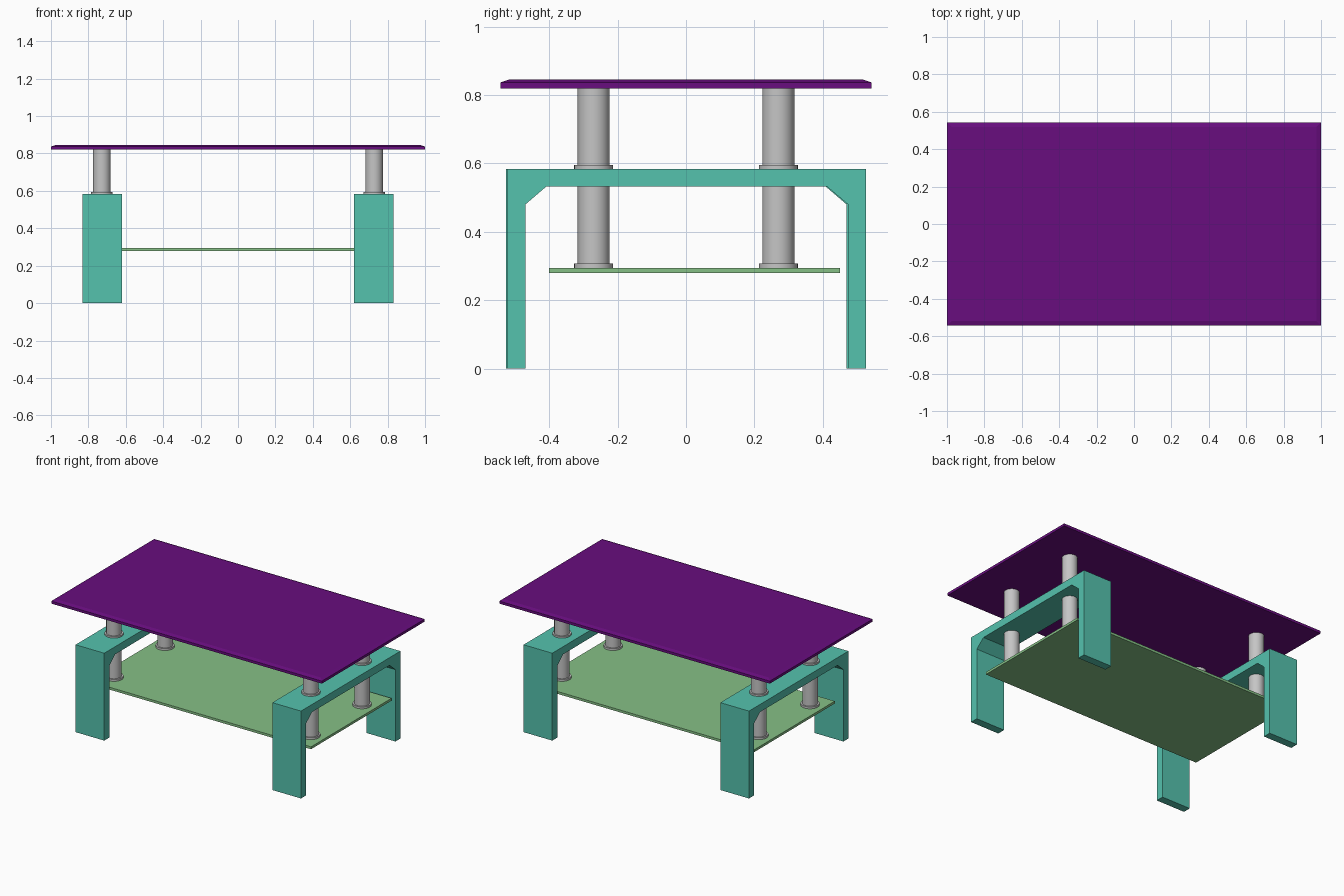
import bpy
import bmesh
import math

cube = bpy.data.objects.get("Cube")
if cube:
    bpy.data.objects.remove(cube, do_unlink=True)


def material(name, rgb):
    mat = bpy.data.materials.new(name)
    mat.use_nodes = True
    color = (*rgb, 1)
    mat.diffuse_color = color
    mat.node_tree.nodes["Principled BSDF"].inputs["Base Color"].default_value = color
    return mat


purple = material("purple", (0.138, 0.004, 0.21))
teal = material("teal", (0.09, 0.54, 0.42))
green = material("soft green", (0.24, 0.53, 0.24))
gray = material("light gray", (0.56, 0.56, 0.56))


def finish(name, bm, mat):
    bmesh.ops.recalc_face_normals(bm, faces=bm.faces)
    mesh = bpy.data.meshes.new(name)
    bm.to_mesh(mesh)
    bm.free()
    mesh.materials.append(mat)
    obj = bpy.data.objects.new(name, mesh)
    bpy.context.collection.objects.link(obj)
    return obj


def slab(name, x, y0, y1, z0, z1, mat, rim=None, inset=0.0):
    """Flat board; rim is the height where an optional sloped edge begins."""
    bm = bmesh.new()
    bmesh.ops.create_cube(bm, size=1)
    for v in bm.verts:
        v.co.x *= 2 * x
        v.co.y = y0 if v.co.y < 0 else y1
        v.co.z = z0 if v.co.z < 0 else (rim or z1)
    if rim:
        top = max(bm.faces, key=lambda f: f.calc_center_median().z)
        grown = bmesh.ops.extrude_discrete_faces(bm, faces=[top])["faces"][0]
        for v in grown.verts:
            v.co.z = z1
            v.co.x -= math.copysign(inset, v.co.x)
            v.co.y -= math.copysign(inset, v.co.y)
    return finish(name, bm, mat)


# Tabletop with sloped rim, and lower shelf
slab("tabletop", 1.0, -0.543, 0.543, 0.82, 0.845, purple, rim=0.837, inset=0.025)
slab("lower_shelf", 0.82, -0.40, 0.45, 0.279, 0.295, green)

# Leg frames: arch outline swept across the width
half = [(0.525, 0.0), (0.525, 0.584), (-0.525, 0.584), (-0.525, 0.0)]
inner = [(-0.472, 0.0), (-0.472, 0.48), (-0.41, 0.533),
         (0.41, 0.533), (0.472, 0.48), (0.472, 0.0)]
for side, label in ((1, "left"), (-1, "right")):
    bm = bmesh.new()
    face = bm.faces.new([bm.verts.new((side * 0.62, y + side * 0.002, z))
                         for y, z in half + inner])
    swept = bmesh.ops.extrude_face_region(bm, geom=[face])["geom"]
    moved = [g for g in swept if isinstance(g, bmesh.types.BMVert)]
    bmesh.ops.translate(bm, verts=moved, vec=(side * 0.212, 0, 0))
    finish(label + "_leg_frame", bm, teal)


def cylinder(name, x, y, z0, z1, radius):
    bpy.ops.mesh.primitive_cylinder_add(vertices=32, radius=radius, depth=z1 - z0,
                                        location=(x, y, (z0 + z1) / 2))
    obj = bpy.context.object
    obj.name = name
    obj.data.materials.append(gray)
    bpy.ops.object.shade_smooth_by_angle(angle=math.radians(35))


# Support posts with collars on the shelf and on the frames
for x, side in ((0.728, "left"), (-0.728, "right")):
    for y, end in ((-0.27, "front"), (0.27, "back")):
        name = side + "_" + end
        cylinder(name + "_lower_post", x, y, 0.295, 0.533, 0.047)
        cylinder(name + "_upper_post", x, y, 0.584, 0.82, 0.047)
        cylinder(name + "_lower_collar", x, y, 0.295, 0.308, 0.057)
        cylinder(name + "_upper_collar", x, y, 0.584, 0.595, 0.057)
